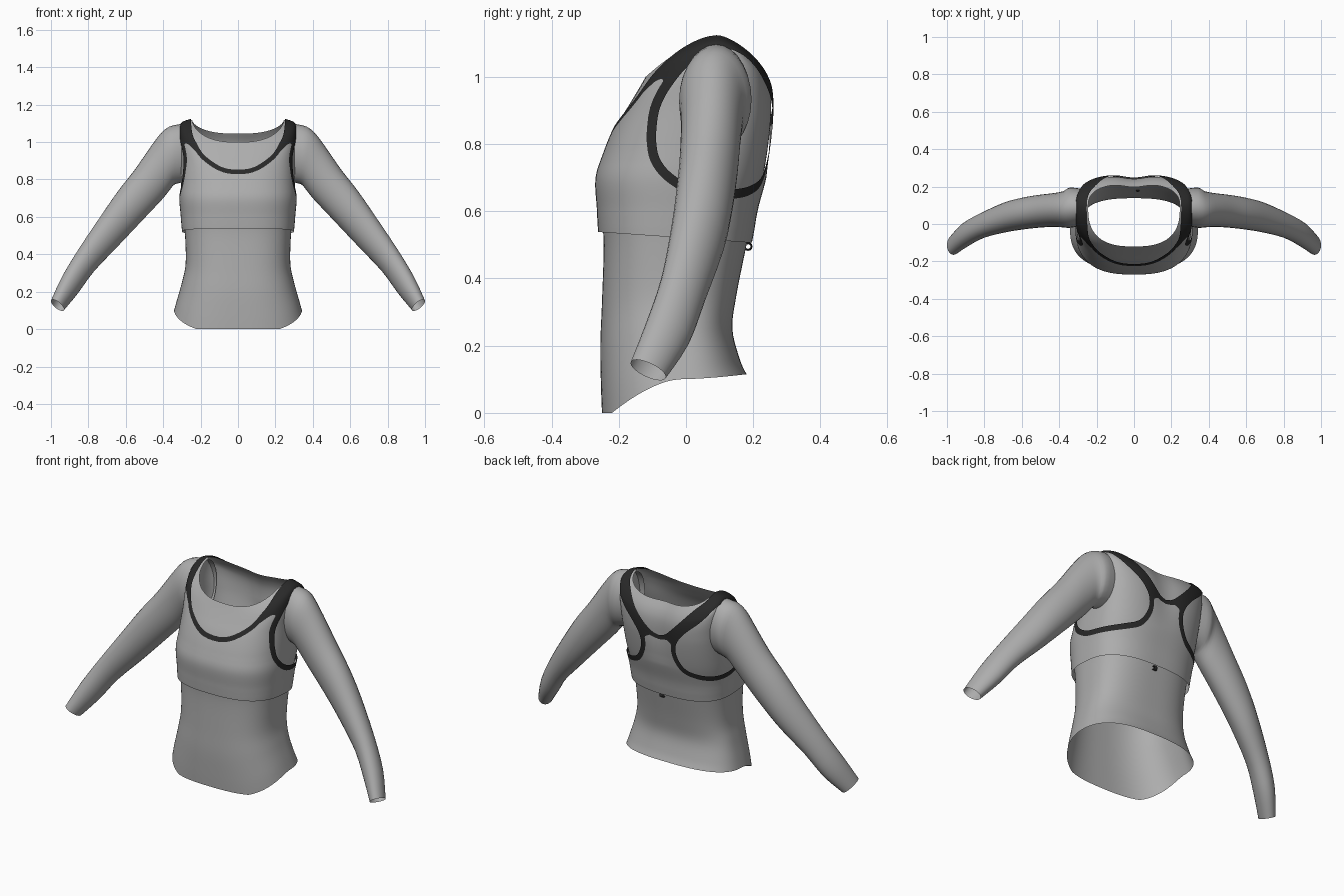
import bpy, bmesh, math

if "Cube" in bpy.data.objects:
    bpy.data.objects.remove(bpy.data.objects["Cube"])


def material(name, v):
    m = bpy.data.materials.new(name)
    m.diffuse_color = (v, v, v, 1)
    m.use_nodes = True
    m.node_tree.nodes["Principled BSDF"].inputs["Base Color"].default_value = m.diffuse_color
    return m


GREY = material("grey_fabric", 0.42)
DARK = material("dark_trim", 0.022)


def clamp(v):
    return max(0.0, min(1.0, v))


def spline(rows, steps):
    """Catmull-Rom interpolation of table rows."""
    out, n = [], len(rows)
    for i in range(n - 1):
        p0, p1, p2, p3 = (rows[min(max(i + d, 0), n - 1)] for d in (-1, 0, 1, 2))
        for s in range(steps):
            t = s / steps
            out.append([0.5 * (2 * b + (c - a) * t + (2 * a - 5 * b + 4 * c - d) * t * t
                               + (3 * b - a - 3 * c + d) * t ** 3)
                        for a, b, c, d in zip(p0, p1, p2, p3)])
    return out + [list(rows[-1])]


def loft(rings):
    """Open-ended tube through rings of points."""
    bm = bmesh.new()
    vs = [[bm.verts.new(p) for p in r] for r in rings]
    n = len(rings[0])
    for a, b in zip(vs, vs[1:]):
        for j in range(n):
            k = (j + 1) % n
            bm.faces.new((a[j], a[k], b[k], b[j]))
    return bm


def finish(bm, name, mats):
    for f in bm.faces:
        f.smooth = True
    me = bpy.data.meshes.new(name)
    bm.to_mesh(me)
    bm.free()
    for m in mats:
        me.materials.append(m)
    ob = bpy.data.objects.new(name, me)
    bpy.context.collection.objects.link(ob)
    return ob


# Torso levels: half width, side z, mid y, front y, front z, back y, back z
LEVELS = [
    (.342, .10, -.02, -.250, .00, .180, .115),
    (.328, .15, -.02, -.253, .08, .160, .16),
    (.300, .25, -.02, -.255, .20, .138, .25),
    (.280, .35, -.02, -.250, .33, .150, .35),
    (.283, .50, -.02, -.245, .50, .180, .50),
    (.293, .60, -.01, -.252, .60, .200, .60),
    (.305, .70, .00, -.260, .70, .230, .70),
    (.305, .80, .03, -.237, .78, .250, .80),
    (.305, .92, .06, -.203, .86, .259, .88),
    (.310, 1.03, .08, -.167, .92, .257, .95),
    (.298, 1.095, .09, -.140, .965, .242, 1.0),
    (.245, 1.118, .09, -.120, 1.0, .215, 1.045),
]


def torso(levels, steps, n, shell=False):
    rings = []
    for a, zs, yc, yf, zf, yb, zb in spline(levels, steps):
        off = .007 + .008 * clamp((.75 - zs) / .2) if shell else 0
        broad = clamp((zs - .6) / .3) * clamp((1.118 - zs) / .05)   # broad upper back
        flat = 1 + .25 * clamp((.3 - zs) / .2)                      # straight front hem
        ring = []
        for j in range(n):
            t = 2 * math.pi * j / n
            c, s = math.cos(t), math.sin(t)
            ye, ze = (yb + off, zb) if s > 0 else (yf - off, zf)
            x = (a + off) * math.copysign(abs(c) ** .75, c)
            y = yc + (ye - yc) * abs(s) ** (.75 - (.17 * broad if s > 0 else 0))
            w = abs(s) ** 1.2
            z = zs + (ze - zs) * (w if s > 0 else min(1, w * flat))
            if s > 0:   # hollow along the spine
                y -= .018 * clamp((zs - .7) / .2) * math.exp(-(x / .08) ** 2)
            ring.append((x, y, z + off * clamp((z - .9) * 4)))
        rings.append(ring)
    return loft(rings)


finish(torso(LEVELS, 5, 128), "shirt_body", [GREY])

# Sleeve rings: top x, top z, bottom x, bottom z, front y, back y
SLEEVE = [
    (.26, 1.10, .27, .79, -.005, .185),
    (.345, 1.09, .335, .775, -.02, .195),
    (.40, 1.06, .36, .75, -.018, .175),
    (.46, .985, .40, .70, -.015, .165),
    (.55, .855, .475, .62, -.02, .155),
    (.64, .74, .56, .53, -.03, .14),
    (.73, .61, .65, .435, -.045, .115),
    (.85, .43, .77, .31, -.075, .06),
    (.94, .28, .855, .195, -.12, .01),
    (1.0, .15, .93, .105, -.165, -.06),
]
for side, name in ((1, "right_sleeve"), (-1, "left_sleeve")):
    rings = []
    for tx, tz, bx, bz, yf, yb in spline(SLEEVE, 3):
        ring = []
        for j in range(28):
            t = 2 * math.pi * j / 28
            c, s = math.cos(t) / 2, math.sin(t) / 2
            x = (tx + bx) / 2 + (tx - bx) * c
            z = (tz + bz) / 2 + (tz - bz) * c - max(0, tx - .5) * .8 * (yb - yf) * s
            ring.append((side * x, (yf + yb) / 2 + (yb - yf) * s, z))
        rings.append(ring)
    bm = loft(rings)
    if side > 0:
        bmesh.ops.reverse_faces(bm, faces=bm.faces)
    finish(bm, name, [GREY])


# Sports top: an offset shell cut by neckline, armhole and hem outlines
def outside(poly, px, pz):
    """Signed distance to a polygon, positive outside."""
    best, inside = 9.0, False
    for (ax, az), (bx, bz) in zip(poly, poly[1:] + poly[:1]):
        dx, dz = bx - ax, bz - az
        t = clamp(((px - ax) * dx + (pz - az) * dz) / (dx * dx + dz * dz))
        best = min(best, math.hypot(px - ax - t * dx, pz - az - t * dz))
        if (az > pz) != (bz > pz) and px < ax + dx * (pz - az) / dz:
            inside = not inside
    return -best if inside else best


def smooth_open(pts):
    return [tuple(p) for p in spline(pts, 4)]


CAP = [(.255, 1.4), (-.4, 1.4)]
FRONT_NECK = smooth_open([(-.09, .868), (0, .852), (.09, .868), (.18, .93), (.225, 1.0),
                          (.245, 1.05), (.255, 1.15)]) + CAP + [(-.4, .87)]
BACK_NECK = smooth_open([(-.05, .89), (0, .87), (.05, .89), (.13, .97), (.2, 1.05),
                         (.245, 1.1), (.255, 1.15)]) + CAP + [(-.4, .89)]
ARM = smooth_open([(-.19, .82), (-.18, .9), (-.145, .97), (-.08, 1.045), (0, 1.085),
                   (.09, 1.06), (.2, .99), (.3, .92), (.35, .85), (.345, .78),
                   (.29, .71), (.2, .68), (.05, .665), (-.07, .675), (-.14, .71),
                   (-.18, .76), (-.19, .82)])[:-1]


def distances(p):
    x = abs(p.x)
    neck = outside(FRONT_NECK if p.y < .1 else BACK_NECK, x, p.z)
    wrap = clamp((p.y - .05) / .15)      # unroll side onto back
    return neck, outside(ARM, p.y - .1 + wrap * (.31 - x), p.z)


def edge_distance(p):
    return min(distances(p))


def trim_field(p):
    """Negative on the edge bands and on the narrow straps."""
    neck, arm = distances(p)
    return min(neck - .024, arm - .028, neck + arm - .088)


def hem(p):
    return p.z - .52 + .07 * p.y


def cut(bm, field):
    """Split faces along the zero line of a field."""
    val = {v: field(v.co) for v in bm.verts}
    new = set()
    for e in list(bm.edges):
        a, b = e.verts
        fa, fb = val[a], val[b]
        if fa * fb < 0 and min(abs(fa), abs(fb)) > 1e-4:
            new.add(bmesh.utils.edge_split(e, a, fa / (fa - fb))[1])
    for f in list(bm.faces):
        hit = [v for v in f.verts if v in new or abs(val.get(v, 1)) <= 1e-4]
        if len(hit) == 2 and not any(hit[1] in e.verts for e in hit[0].link_edges):
            bmesh.utils.face_split(f, hit[0], hit[1])


def trim_away(bm, field):
    cut(bm, field)
    dead = [f for f in bm.faces if field(f.calc_center_median()) < 0]
    bmesh.ops.delete(bm, geom=dead, context='FACES')


bm = torso(LEVELS[3:], 10, 128, True)
trim_away(bm, hem)
trim_away(bm, edge_distance)
cut(bm, trim_field)
for f in bm.faces:
    f.material_index = int(trim_field(f.calc_center_median()) < 0)
finish(bm, "sports_top", [GREY, DARK])

# Small loop at the back of the hem
bpy.ops.mesh.primitive_torus_add(location=(.02, .185, .495), rotation=(0, math.pi / 2, 0),
                                 major_radius=.01, minor_radius=.003,
                                 major_segments=12, minor_segments=6)
loop = bpy.context.object
loop.name = "back_loop"
loop.scale.z = 4
loop.data.materials.append(DARK)
